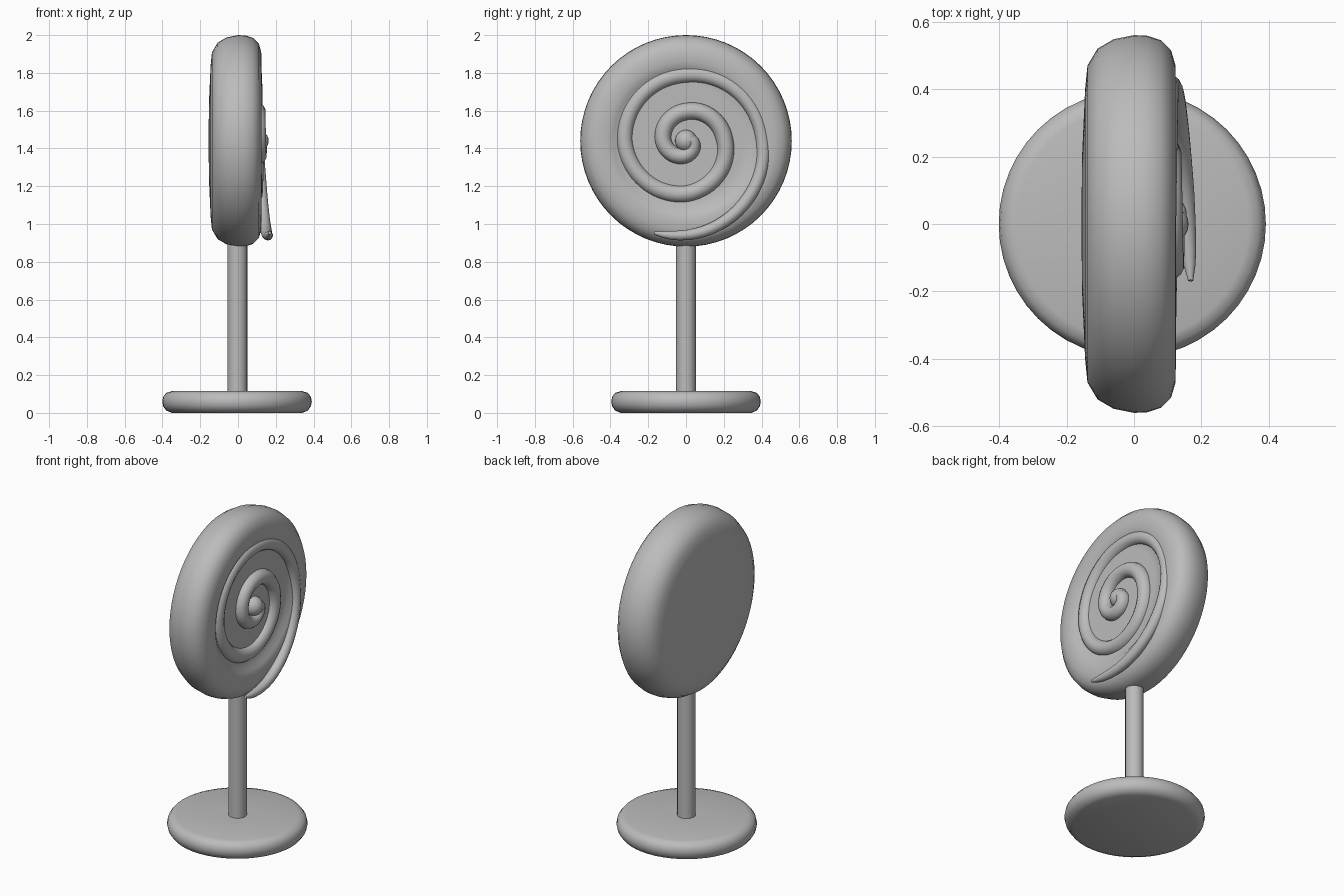
import bpy, bmesh, math
from mathutils import Matrix, Vector

if "Cube" in bpy.data.objects:
    bpy.data.objects.remove(bpy.data.objects["Cube"])

grey = bpy.data.materials.new("plain grey")
grey.diffuse_color = (0.5, 0.5, 0.5, 1)
grey.use_nodes = True
grey.node_tree.nodes["Principled BSDF"].inputs["Base Color"].default_value = grey.diffuse_color
CANDY_Z = 1.44


def finish(name, bm, angle=50):
    bmesh.ops.recalc_face_normals(bm, faces=bm.faces)
    me = bpy.data.meshes.new(name)
    bm.to_mesh(me)
    bm.free()
    ob = bpy.data.objects.new(name, me)
    bpy.context.collection.objects.link(ob)
    me.materials.append(grey)
    bpy.ops.object.select_all(action='DESELECT')
    ob.select_set(True)
    bpy.context.view_layer.objects.active = ob
    bpy.ops.object.shade_smooth_by_angle(angle=math.radians(angle))
    return ob


def lathe(name, profile, steps, matrix):
    """Revolve (radius, height) points around z, then place the result."""
    bm = bmesh.new()
    verts = [bm.verts.new((r, 0, h)) for r, h in profile]
    edges = [bm.edges.new(p) for p in zip(verts, verts[1:])]
    bmesh.ops.spin(bm, geom=verts + edges, cent=(0, 0, 0), axis=(0, 0, 1),
                   angle=math.tau, steps=steps, use_duplicate=False)
    bmesh.ops.remove_doubles(bm, verts=bm.verts, dist=0.0005)
    bmesh.ops.transform(bm, matrix=matrix, verts=bm.verts)
    return finish(name, bm)


# Round foot with soft edges
lathe("base", [(0, 0), (0.345, 0.0), (0.375, 0.012), (0.391, 0.035), (0.396, 0.06),
               (0.391, 0.085), (0.375, 0.106), (0.345, 0.115), (0.08, 0.113), (0, 0.113)],
      48, Matrix.Translation((-0.005, 0, 0)))

# Straight stick
lathe("stick", [(0, 0.05), (0.052, 0.05), (0.052, 0.95), (0, 0.95)],
      24, Matrix.Translation((-0.003, 0, 0)))

# Thick candy disc facing +x, with a shallow recess for the swirl
lathe("candy_disc",
      [(0, -0.156), (0.2, -0.154), (0.4, -0.145), (0.47, -0.138), (0.52, -0.108),
       (0.548, -0.06), (0.56, 0.0), (0.558, 0.04), (0.545, 0.08), (0.515, 0.11),
       (0.47, 0.123), (0.42, 0.124), (0.385, 0.115), (0.36, 0.098), (0.3, 0.095), (0, 0.105)],
      64, Matrix.Translation((0, 0, CANDY_Z)) @ Matrix.Rotation(math.pi / 2, 4, 'Y'))

# Swirl: (angle in degrees, spiral radius, height of centre line, tube radius)
KEYS = [(-109, 0.515, 0.168, 0.022), (-80, 0.49, 0.150, 0.030), (-45, 0.45, 0.125, 0.034),
        (0, 0.405, 0.098, 0.036), (90, 0.35, 0.082, 0.044), (180, 0.325, 0.080, 0.044),
        (270, 0.28, 0.085, 0.046), (360, 0.205, 0.095, 0.046), (450, 0.155, 0.100, 0.046),
        (540, 0.12, 0.105, 0.044), (630, 0.075, 0.108, 0.044), (750, 0.01, 0.112, 0.046)]


def swirl_at(a):
    for k0, k1 in zip(KEYS, KEYS[1:]):
        if a <= k1[0]:
            t = (a - k0[0]) / (k1[0] - k0[0])
            return [p + (q - p) * t for p, q in zip(k0[1:], k1[1:])]
    return KEYS[-1][1:]


def swirl_point(a):
    r, x, _ = swirl_at(a)
    return Vector((x, r * math.cos(math.radians(a)), CANDY_Z + r * math.sin(math.radians(a))))


# Sweep a round section along the swirl, with rounded ends
bm = bmesh.new()
rings, SIDES, N = [], 14, 170
for i in range(N + 1):
    a = KEYS[0][0] + (KEYS[-1][0] - KEYS[0][0]) * i / N
    centre, rad = swirl_point(a), swirl_at(a)[2]
    rad *= min(1, (0.35, 0.75, 0.93)[min(i, 2)] if i < 3 else 1)
    out = Vector((0, math.cos(math.radians(a)), math.sin(math.radians(a))))
    rings.append([bm.verts.new(centre + rad * (out * math.cos(u) + Vector((1, 0, 0)) * math.sin(u)))
                  for u in (math.tau * j / SIDES for j in range(SIDES))])
for r0, r1 in zip(rings, rings[1:]):
    for j in range(SIDES):
        k = (j + 1) % SIDES
        bm.faces.new((r0[j], r0[k], r1[k], r1[j]))
bm.faces.new(rings[0])
bm.faces.new(rings[-1])
finish("swirl", bm, 60)

# Rounded button at the heart of the swirl
bm = bmesh.new()
bmesh.ops.create_uvsphere(bm, u_segments=20, v_segments=12, radius=0.058)
bmesh.ops.translate(bm, verts=bm.verts, vec=(0.104, 0, CANDY_Z))
finish("swirl_centre", bm)
